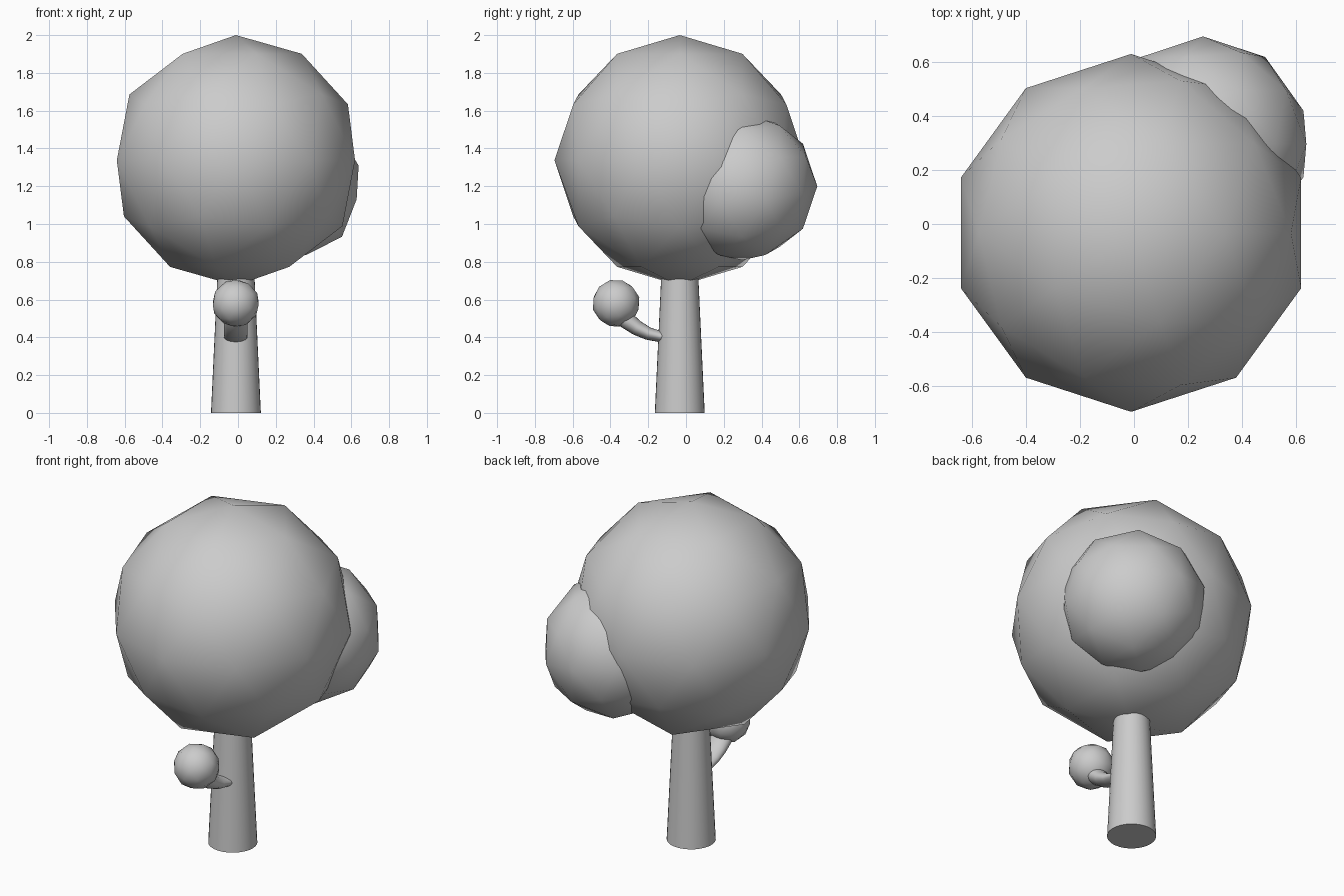
import bpy, bmesh, math
from mathutils import Vector

if "Cube" in bpy.data.objects:
    bpy.data.objects.remove(bpy.data.objects["Cube"])


def foliage(name, loc, r, rot=(0, 0, 0)):
    bpy.ops.mesh.primitive_ico_sphere_add(subdivisions=2, radius=r, location=loc, rotation=rot)
    o = bpy.context.object
    o.name = name
    bpy.ops.object.shade_smooth()
    return o


# Foliage masses
CX, CY = -0.011, -0.033
foliage("main_foliage", (CX, CY, 1.337), 0.663)
foliage("side_foliage", (0.256, 0.297, 1.2), 0.398, (0, math.radians(10.6), 0))
foliage("small_foliage", (-0.012, -0.37, 0.58), 0.127, (math.radians(15), 0, 0))

# Tapered trunk
bpy.ops.mesh.primitive_cone_add(vertices=32, radius1=0.132, radius2=0.09, depth=0.9,
                                location=(CX, CY, 0.45))
trunk = bpy.context.object
trunk.name = "trunk"
bpy.ops.object.shade_smooth_by_angle(angle=math.radians(40))

# Curved branch: (y, z, half thickness) along its path, oval cross-section
path = [(-0.06, 0.400, 0.026), (-0.14, 0.405, 0.030), (-0.20, 0.420, 0.034),
        (-0.26, 0.450, 0.040), (-0.31, 0.487, 0.046), (-0.36, 0.550, 0.050)]
SIDES = 20
bm = bmesh.new()
rings = []
for i, (y, z, h) in enumerate(path):
    a, b = path[max(i - 1, 0)], path[min(i + 1, len(path) - 1)]
    t = Vector((0, b[0] - a[0], b[1] - a[1])).normalized()
    n = t.cross(Vector((1, 0, 0)))
    c = Vector((-0.012, y, z))
    rings.append([bm.verts.new(c + Vector((0.063 * math.cos(k * math.tau / SIDES), 0, 0))
                               + n * h * math.sin(k * math.tau / SIDES)) for k in range(SIDES)])
for r0, r1 in zip(rings, rings[1:]):
    for k in range(SIDES):
        j = (k + 1) % SIDES
        bm.faces.new((r0[k], r0[j], r1[j], r1[k]))
bm.faces.new(rings[0])
bm.faces.new(rings[-1])
bmesh.ops.recalc_face_normals(bm, faces=bm.faces)
mesh = bpy.data.meshes.new("branch")
bm.to_mesh(mesh)
bm.free()
branch = bpy.data.objects.new("branch", mesh)
bpy.context.collection.objects.link(branch)
for p in mesh.polygons:
    p.use_smooth = len(p.vertices) == 4
